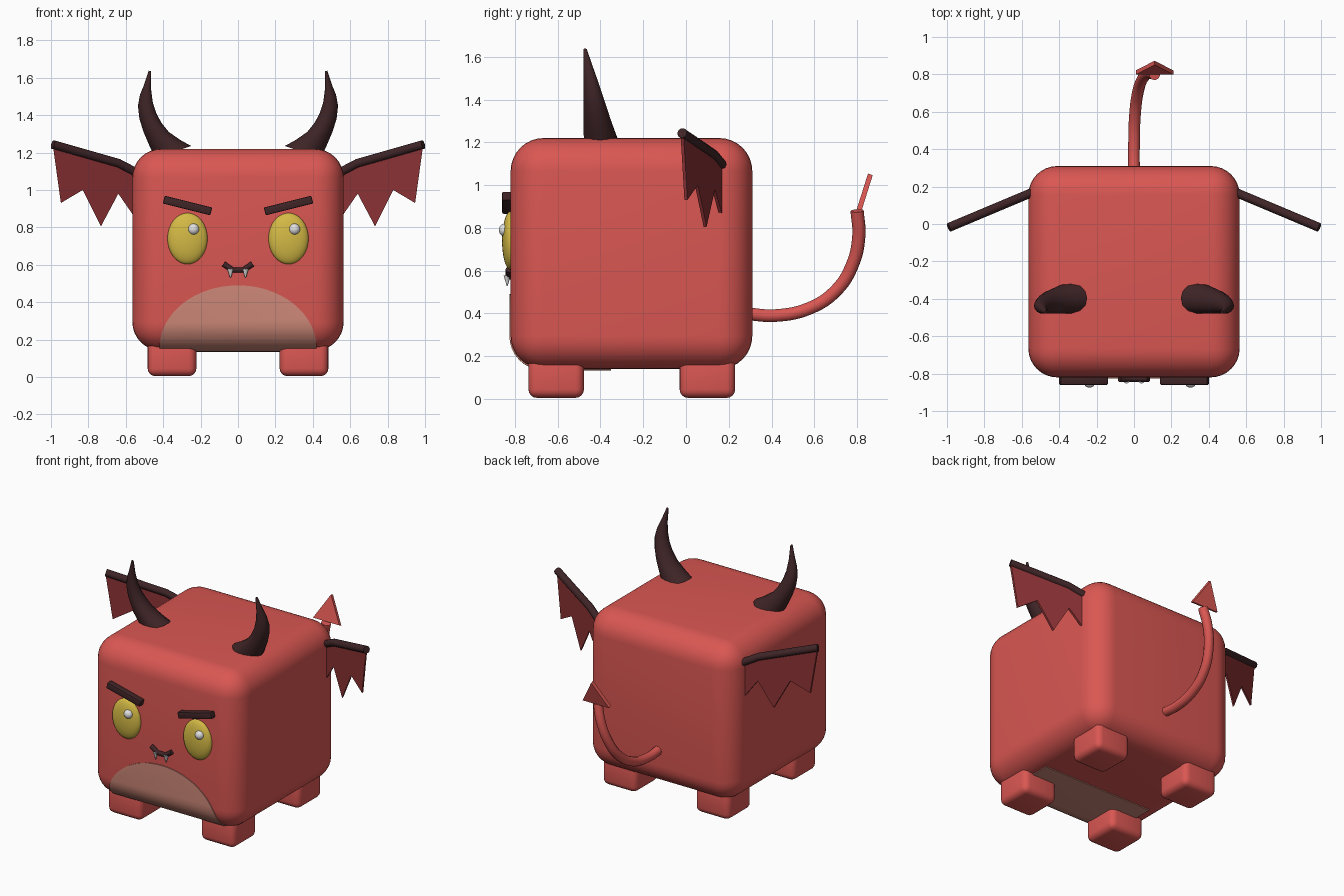
import bpy, bmesh, math
from mathutils import Vector, Matrix

cube = bpy.data.objects.get("Cube")
if cube:
    bpy.data.objects.remove(cube, do_unlink=True)


def material(name, r, g, b):
    m = bpy.data.materials.new(name)
    m.use_nodes = True
    m.diffuse_color = (r, g, b, 1)
    m.node_tree.nodes["Principled BSDF"].inputs["Base Color"].default_value = (r, g, b, 1)
    return m


RED = material("red skin", 0.70, 0.095, 0.085)
PEACH = material("peach belly", 0.62, 0.25, 0.19)
DARK = material("dark brown", 0.05, 0.018, 0.020)
WING = material("dark red wing", 0.26, 0.032, 0.035)
YELLOW = material("yellow eye", 0.66, 0.49, 0.06)
WHITE = material("white", 0.75, 0.75, 0.75)


def make(name, bm, mat, smooth=True):
    bmesh.ops.recalc_face_normals(bm, faces=bm.faces)
    mesh = bpy.data.meshes.new(name)
    bm.to_mesh(mesh)
    bm.free()
    ob = bpy.data.objects.new(name, mesh)
    bpy.context.collection.objects.link(ob)
    mesh.materials.append(mat)
    if smooth:
        activate(ob)
        bpy.ops.object.shade_smooth_by_angle(angle=math.radians(40))
    return ob


def activate(ob):
    bpy.ops.object.select_all(action='DESELECT')
    ob.select_set(True)
    bpy.context.view_layer.objects.active = ob


def box(name, centre, size, bevel, mat, segments=4, turn=0):
    bm = bmesh.new()
    bmesh.ops.create_cube(bm, size=1)
    bmesh.ops.scale(bm, vec=size, verts=bm.verts)
    if bevel:
        bmesh.ops.bevel(bm, geom=bm.edges[:], offset=bevel, segments=segments,
                        profile=0.5, affect='EDGES')
    bmesh.ops.transform(bm, verts=bm.verts,
                        matrix=Matrix.Translation(centre) @ Matrix.Rotation(turn, 4, 'Y'))
    return make(name, bm, mat)


def ball(name, centre, radii, mat):
    bm = bmesh.new()
    bmesh.ops.create_uvsphere(bm, u_segments=32, v_segments=16, radius=1)
    bmesh.ops.transform(bm, verts=bm.verts,
                        matrix=Matrix.Translation(centre) @ Matrix.Diagonal((*radii, 1)))
    return make(name, bm, mat)


def loft(name, rings, mat):
    """Skin a list of equal rings of points and cap both ends."""
    bm = bmesh.new()
    loops = [[bm.verts.new(p) for p in ring] for ring in rings]
    n = len(loops[0])
    for a, b in zip(loops, loops[1:]):
        for i in range(n):
            bm.faces.new((a[i], a[(i + 1) % n], b[(i + 1) % n], b[i]))
    bm.faces.new(loops[0])
    bm.faces.new(loops[-1])
    return make(name, bm, mat)


def tube(name, points, radius, mat, curved=False):
    cu = bpy.data.curves.new(name, 'CURVE')
    cu.dimensions = '3D'
    cu.bevel_depth, cu.bevel_resolution, cu.use_fill_caps = radius, 3, True
    sp = cu.splines.new('BEZIER')
    sp.bezier_points.add(len(points) - 1)
    sp.resolution_u = 6 if curved else 1
    for bp, p in zip(sp.bezier_points, points):
        bp.co = p
        bp.handle_left_type = bp.handle_right_type = 'AUTO' if curved else 'VECTOR'
    cu.materials.append(mat)
    ob = bpy.data.objects.new(name, cu)
    bpy.context.collection.objects.link(ob)
    return ob


# Body
CENTRE, SIZE = Vector((0, -0.255, 0.68)), Vector((1.13, 1.13, 1.08))
box("body", CENTRE, SIZE, 0.155, RED, 8)

# Belly patch: thin skin over the body, trimmed to an arch
grow = 0.006
belly = box("belly", CENTRE, SIZE + Vector((2, 2, 2)) * grow, 0.155 + grow, PEACH, 8)
arch = [(0.42 * math.cos(a), 0.155 + 0.335 * math.sin(a))
        for a in (math.pi * i / 32 for i in range(33))] + [(-0.42, 0), (0.42, 0)]
cutter = loft("belly_cutter", [[(x, y, z) for x, z in arch] for y in (-1, -0.35)], PEACH)
cutter.hide_render = True
mod = belly.modifiers.new("arch", 'BOOLEAN')
mod.operation, mod.object, mod.solver = 'INTERSECT', cutter, 'EXACT'
activate(belly)
bpy.ops.object.modifier_apply(modifier="arch")
bpy.data.objects.remove(cutter, do_unlink=True)
bpy.ops.object.shade_smooth_by_angle(angle=math.radians(40))

# Tail with arrow tip
tube("tail", [(0, 0.27, 0.40), (0, 0.42, 0.39), (0.005, 0.58, 0.425), (0.02, 0.70, 0.505),
              (0.045, 0.775, 0.62), (0.08, 0.808, 0.76), (0.11, 0.80, 0.88)], 0.031, RED, True)
base, apex = Vector((0.11, 0.81, 0.885)), Vector((0.11, 0.862, 1.05))
across, thick = Vector((0.1, 0, 0)), Vector((0, 0.011, -0.004))
loft("tail_tip", [[base - across + o, base + across + o, apex + o] for o in (thick, -thick)], RED)

# Horn outline: inner and outer edge points from base to tip
HORN = [((0.25, 1.235), (0.44, 1.17)), ((0.31, 1.268), (0.475, 1.24)),
        ((0.37, 1.31), (0.505, 1.31)), ((0.41, 1.36), (0.527, 1.38)),
        ((0.437, 1.41), (0.535, 1.45)), ((0.456, 1.47), (0.524, 1.51)),
        ((0.465, 1.54), (0.503, 1.56)), ((0.464, 1.634), (0.477, 1.638))]

# Wing membrane outline and top spar
MEMBRANE = [(0.99, 1.24), (0.947, 0.93), (0.83, 1.0), (0.733, 0.805), (0.64, 0.98),
            (0.55, 0.85), (0.52, 1.09), (0.64, 1.145)]
SPAR = [(0.99, 1.243), (0.64, 1.143), (0.52, 1.08)]

for side, s in (("left", 1), ("right", -1)):
    # Legs
    for end, y in (("front", -0.607), ("back", 0.1)):
        box(f"{end}_{side}_leg", (s * 0.353, y, 0.105), (0.26, 0.26, 0.20), 0.04, RED)

    # Eye, glint and brow
    ball(f"{side}_eye", (s * 0.27, -0.82, 0.74), (0.107, 0.04, 0.137), YELLOW)
    ball(f"{side}_eye_glint", (s * 0.27 + 0.032, -0.847, 0.79), (0.03, 0.028, 0.03), WHITE)
    box(f"{side}_brow", (s * 0.27, -0.837, 0.917), (0.262, 0.045, 0.043), 0.006, DARK, 2,
        -s * math.radians(14))

    # Fang
    bm = bmesh.new()
    bmesh.ops.create_cone(bm, cap_ends=True, segments=12, radius1=0.002, radius2=0.017, depth=0.05)
    bmesh.ops.translate(bm, vec=(s * 0.04, -0.836, 0.553), verts=bm.verts)
    make(f"{side}_fang", bm, WHITE)

    # Horn
    rings = []
    for inner, outer in HORN:
        a, b = (Vector((s * p[0], 0, p[1])) for p in (inner, outer))
        depth = 0.083 - 0.075 * max(0, (a.z + b.z) / 2 - 1.2) / 0.436
        mid = (a + b) / 2 + Vector((0, -0.48 + depth, 0))
        rings.append([mid + (b - a) / 2 * math.cos(t) + Vector((0, depth * math.sin(t), 0))
                      for t in (math.tau * i / 14 for i in range(14))])
    loft(f"{side}_horn", rings, DARK)

    # Wing, swept forward toward its outer end
    def sweep(x, z, shift=0):
        return (s * x, 0.16 - (x - 0.565) * 0.42 + shift, z)
    loft(f"{side}_wing", [[sweep(x, z, d) for x, z in MEMBRANE] for d in (-0.007, 0.007)], WING)
    tube(f"{side}_wing_spar", [sweep(x, z) for x, z in SPAR], 0.024, DARK)

# Mouth
tube("mouth", [(x, -0.828, z) for x, z in
               ((-0.078, 0.605), (-0.03, 0.572), (0.03, 0.572), (0.078, 0.605))], 0.016, DARK)
